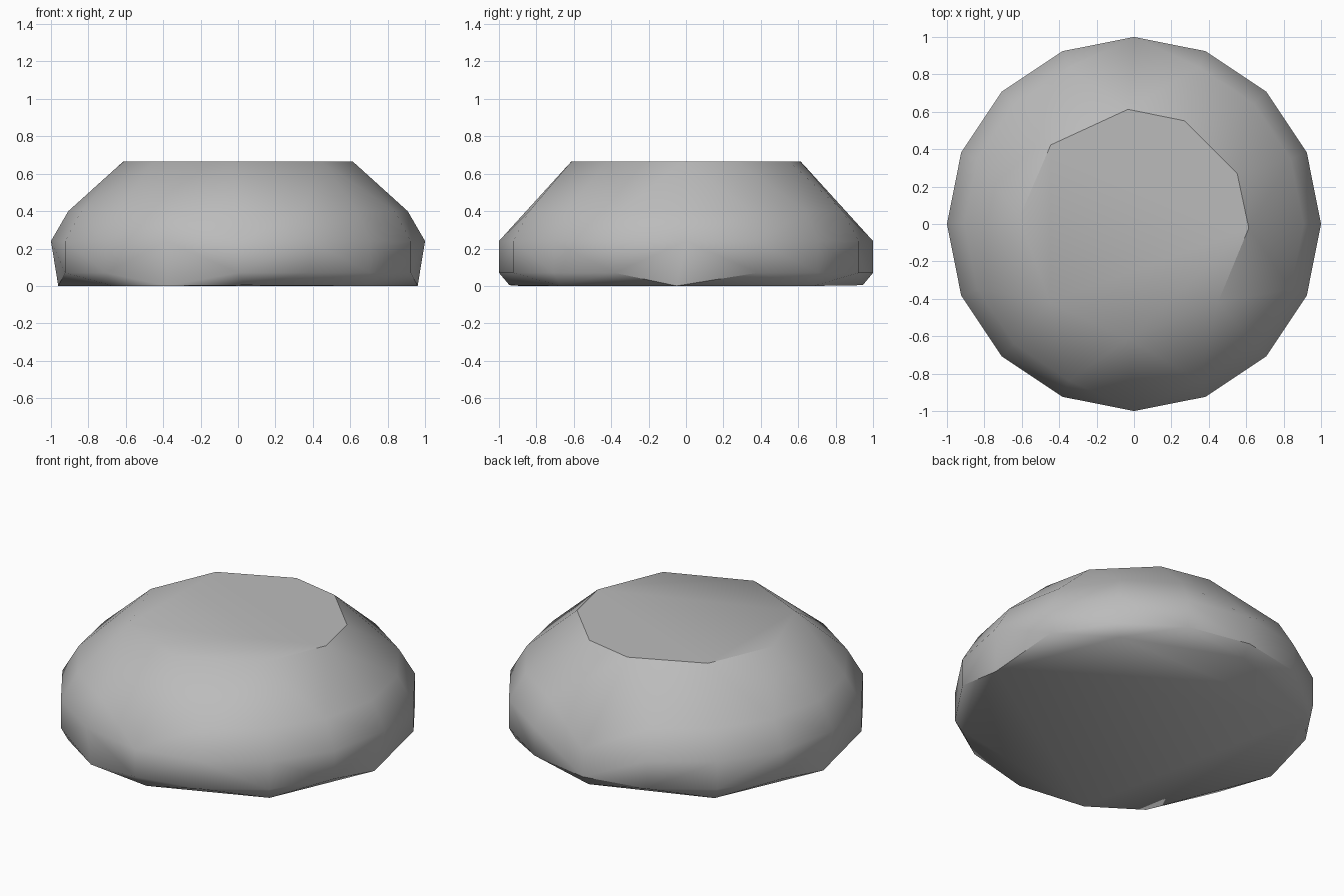
import bpy
import bmesh
import math

cube = bpy.data.objects.get("Cube")
if cube:
    bpy.data.objects.remove(cube, do_unlink=True)

STEP = 22.5  # sixteen-sided body


def ring(radius, z, angles):
    """Points on a level circle at the given angles in degrees."""
    return [(radius * math.cos(math.radians(a)), radius * math.sin(math.radians(a)), z)
            for a in angles]


def sides(skip=()):
    return [i * STEP for i in range(16) if i not in skip]


# Stone body: faceted rings, broken corners at the foot and shoulder
points = ring(0.962, 0.0, [-3, 45, 177.5, 134.5, 226, 246.8, 315.5])
points += ring(0.945, 0.004, [90, 272.4])
points += ring(1.0, 0.07, sides(skip=(0, 8, 11)))
points += ring(1.0, 0.24, sides())
points += ring(0.907, 0.40, sides(skip=(4, 12)))
points += ring(0.614, 0.665, [-2, 26, 64, 93, 136.5, 177, 223, 267, 317])

bm = bmesh.new()
for p in points:
    bm.verts.new(p)
hull = bmesh.ops.convex_hull(bm, input=bm.verts)
loose = [v for v in bm.verts if not v.link_faces]
bmesh.ops.delete(bm, geom=loose, context='VERTS')
bmesh.ops.dissolve_limit(bm, angle_limit=math.radians(0.8), verts=bm.verts, edges=bm.edges)
bmesh.ops.recalc_face_normals(bm, faces=bm.faces)

mesh = bpy.data.meshes.new("stone_body")
bm.to_mesh(mesh)
bm.free()
stone = bpy.data.objects.new("stone_body", mesh)
bpy.context.collection.objects.link(stone)

# Plain grey stone
grey = bpy.data.materials.new("stone_grey")
grey.use_nodes = True
colour = (0.5, 0.5, 0.5, 1.0)
grey.diffuse_color = colour
grey.node_tree.nodes["Principled BSDF"].inputs["Base Color"].default_value = colour
mesh.materials.append(grey)

# Soft flanks, crisp top and foot edges
bpy.ops.object.select_all(action='DESELECT')
stone.select_set(True)
bpy.context.view_layer.objects.active = stone
bpy.ops.object.shade_smooth_by_angle(angle=math.radians(38))
